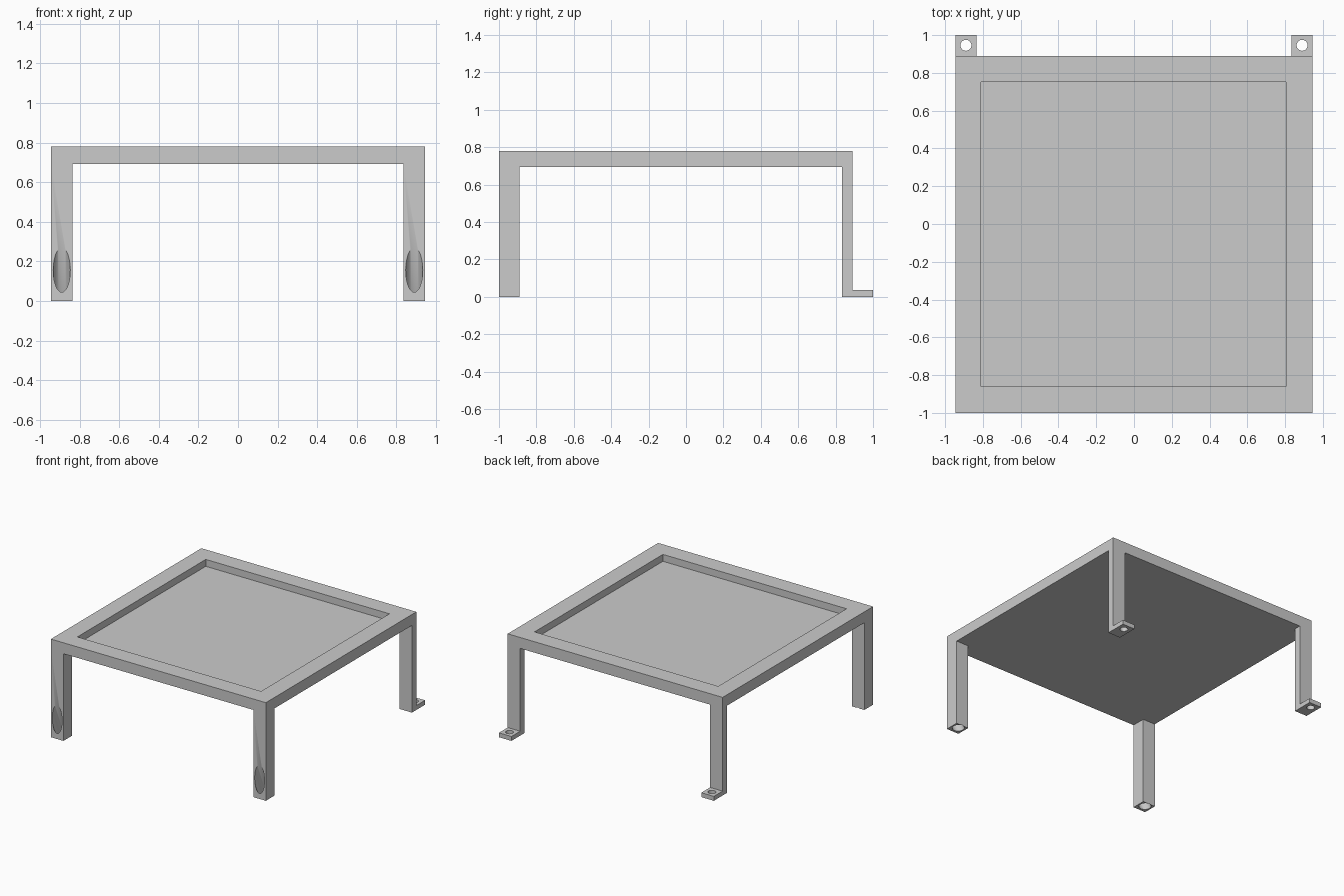
import bpy, bmesh, math
from mathutils import Matrix, Vector

if "Cube" in bpy.data.objects:
    bpy.data.objects.remove(bpy.data.objects["Cube"])

W, F, B = 0.945, -1.0, 0.89        # half width, front and back of the tray
TOP, UNDER, LEG = 0.78, 0.693, 0.11


def to_object(name, bm):
    bmesh.ops.recalc_face_normals(bm, faces=bm.faces)
    mesh = bpy.data.meshes.new(name)
    bm.to_mesh(mesh)
    bm.free()
    ob = bpy.data.objects.new(name, mesh)
    bpy.context.collection.objects.link(ob)
    return ob


def box(name, lo, hi):
    lo, hi = Vector(lo), Vector(hi)
    bm = bmesh.new()
    bmesh.ops.create_cube(bm, size=1, matrix=Matrix.Translation((lo + hi) / 2)
                          @ Matrix.Diagonal((*(hi - lo), 1)))
    return to_object(name, bm)


def side_profile(name, points, x0, x1):
    """Extrude a (y, z) outline along x."""
    bm = bmesh.new()
    face = bm.faces.new([bm.verts.new((x0, y, z)) for y, z in points])
    new = bmesh.ops.extrude_face_region(bm, geom=[face])["geom"]
    bmesh.ops.translate(bm, vec=(x1 - x0, 0, 0),
                        verts=[v for v in new if isinstance(v, bmesh.types.BMVert)])
    return to_object(name, bm)


def cylinder(name, centre, r, depth, tilt=0.0):
    bm = bmesh.new()
    bmesh.ops.create_cone(bm, cap_ends=True, segments=48, radius1=r, radius2=r, depth=depth,
                          matrix=Matrix.Translation(centre) @ Matrix.Rotation(tilt, 4, 'X'))
    return to_object(name, bm)


def combine(target, tool, operation):
    mod = target.modifiers.new(operation, 'BOOLEAN')
    mod.operation, mod.solver, mod.object = operation, 'EXACT', tool
    bpy.context.view_layer.objects.active = target
    bpy.ops.object.modifier_apply(modifier=mod.name)
    bpy.data.objects.remove(tool)


# Tray with a shallow square pocket
stand = box("tray_stand", (-W, F, UNDER), (W, B, TOP))
combine(stand, box("pocket", (-0.81, -0.86, 0.725), (0.805, 0.752, 1)), 'DIFFERENCE')

back_outline = [(0.835, 0), (1, 0), (1, 0.035), (B, 0.035), (B, TOP - 0.04), (0.835, TOP - 0.04)]
for s in (-1, 1):
    x0, x1 = sorted((s * W, s * (W - LEG)))
    xc = (x0 + x1) / 2
    # Front post with a slanted screw hole running from its face to its foot
    post = box("front_leg", (x0, F, 0), (x1, F + LEG, TOP - 0.04))
    combine(post, cylinder("slant_hole", (xc, F, 0.157), 0.043, 0.8, math.radians(22.5)),
            'DIFFERENCE')
    combine(stand, post, 'UNION')
    # Thin back leg with a drilled foot tab
    leg = side_profile("back_leg", back_outline, x0, x1)
    combine(leg, cylinder("tab_hole", (xc, 0.946, 0), 0.029, 0.2), 'DIFFERENCE')
    combine(stand, leg, 'UNION')

stand.select_set(True)
bpy.context.view_layer.objects.active = stand
bpy.ops.object.shade_smooth_by_angle(angle=math.radians(30))
